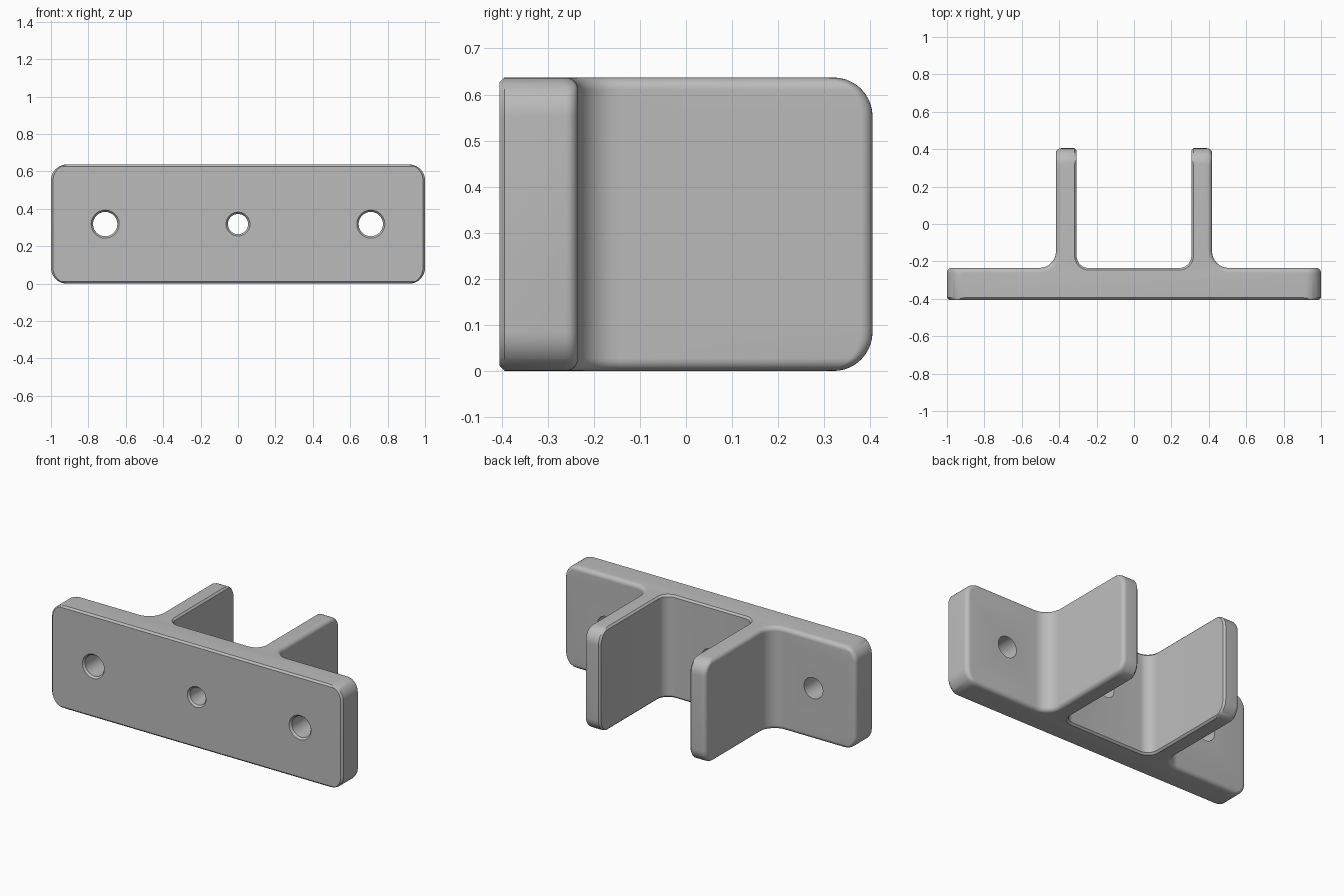
import bpy, bmesh, math

if "Cube" in bpy.data.objects:
    bpy.data.objects.remove(bpy.data.objects["Cube"])

H = 0.637                      # height
FRONT, BACK, TIP = -0.405, -0.235, 0.405
FIN_IN, FIN_OUT = 0.307, 0.417
CORNER = 0.085                 # large rounded corners of plate and fins
SOFT, CHAMFER = 0.026, 0.011   # edge round and edge chamfer

grey = bpy.data.materials.new("grey")
grey.diffuse_color = (0.5, 0.5, 0.5, 1)
grey.use_nodes = True
grey.node_tree.nodes["Principled BSDF"].inputs["Base Color"].default_value = grey.diffuse_color


def arc(cx, cy, r, a0, a1, n=8):
    return [(cx + r * math.cos(math.radians(a0 + (a1 - a0) * i / n)),
             cy + r * math.sin(math.radians(a0 + (a1 - a0) * i / n))) for i in range(n + 1)]


def rounding(d, r):
    """Inset of a round edge of radius r at distance d from the face."""
    return r - math.sqrt(max(0, r * r - (r - d) ** 2)) if d < r else 0


def section(z):
    """Closed horizontal outline of the bracket at height z."""
    d = min(z, H - z)
    soft, cham, big = rounding(d, SOFT), max(0, CHAMFER - d), rounding(d, CORNER)
    w, tip = 1 - big, TIP - big
    front, back = FRONT + cham, BACK - soft
    fo, fi = FIN_OUT - soft, FIN_IN + cham
    ro, ri = 0.09 + soft, 0.065 + cham
    half = [(w - CHAMFER, front), (w, front + CHAMFER)]
    half += arc(w - SOFT, back - SOFT, SOFT, 0, 90, 6)
    half += arc(fo + ro, back + ro, ro, 270, 180)
    half += arc(fo - SOFT, tip - SOFT, SOFT, 0, 90, 6)
    half += [(fi + CHAMFER, tip), (fi, tip - CHAMFER)]
    half += arc(fi - ri, BACK - cham + ri, ri, 0, -90)
    return half + [(-x, y) for x, y in reversed(half)]


# Bracket body: outlines stacked from bottom to top
low = {0, CHAMFER}
for r, n in ((SOFT, 6), (CORNER, 10)):
    low |= {r * (1 - math.cos(math.pi / 2 * i / n)) for i in range(n + 1)}
low = sorted(low)
levels = low + [H - z for z in reversed(low)]
bm = bmesh.new()
rings = [[bm.verts.new((x, y, z)) for x, y in section(z)] for z in levels]
n = len(rings[0])
for a, b in zip(rings, rings[1:]):
    for i in range(n):
        j = (i + 1) % n
        bm.faces.new((a[i], a[j], b[j], b[i]))
bm.faces.new(rings[0][::-1])
bm.faces.new(rings[-1])
bmesh.ops.recalc_face_normals(bm, faces=bm.faces[:])
mesh = bpy.data.meshes.new("bracket")
bm.to_mesh(mesh)
bm.free()
mesh.materials.append(grey)
bracket = bpy.data.objects.new("bracket", mesh)
bpy.context.collection.objects.link(bracket)
bpy.context.view_layer.objects.active = bracket
bracket.select_set(True)


def drill(x, r):
    """Screw hole with a chamfered front rim, cut by a turned profile."""
    rim = r + 0.01
    profile = [(rim, FRONT - 0.05), (rim, FRONT), (r, FRONT + 0.012), (r, BACK + 0.05)]
    bm = bmesh.new()
    rings = [[bm.verts.new((x + q * math.cos(math.tau * i / 40), y,
                            H / 2 + q * math.sin(math.tau * i / 40))) for i in range(40)]
             for q, y in profile]
    for a, b in zip(rings, rings[1:]):
        for i in range(40):
            j = (i + 1) % 40
            bm.faces.new((a[i], a[j], b[j], b[i]))
    bm.faces.new(rings[0])
    bm.faces.new(rings[-1])
    bmesh.ops.recalc_face_normals(bm, faces=bm.faces[:])
    me = bpy.data.meshes.new("hole_cutter")
    bm.to_mesh(me)
    bm.free()
    me.materials.append(grey)
    cutter = bpy.data.objects.new("hole_cutter", me)
    cutter.hide_render = True
    bpy.context.collection.objects.link(cutter)
    mod = bracket.modifiers.new("hole", "BOOLEAN")
    mod.operation, mod.solver, mod.object = "DIFFERENCE", "EXACT", cutter
    bpy.ops.object.modifier_apply(modifier=mod.name)
    bpy.data.objects.remove(cutter)


# Two wide outer holes and a narrower middle one
for x, r in ((-0.71, 0.065), (0, 0.054), (0.71, 0.065)):
    drill(x, r)

bpy.ops.object.shade_smooth_by_angle(angle=math.radians(30))
